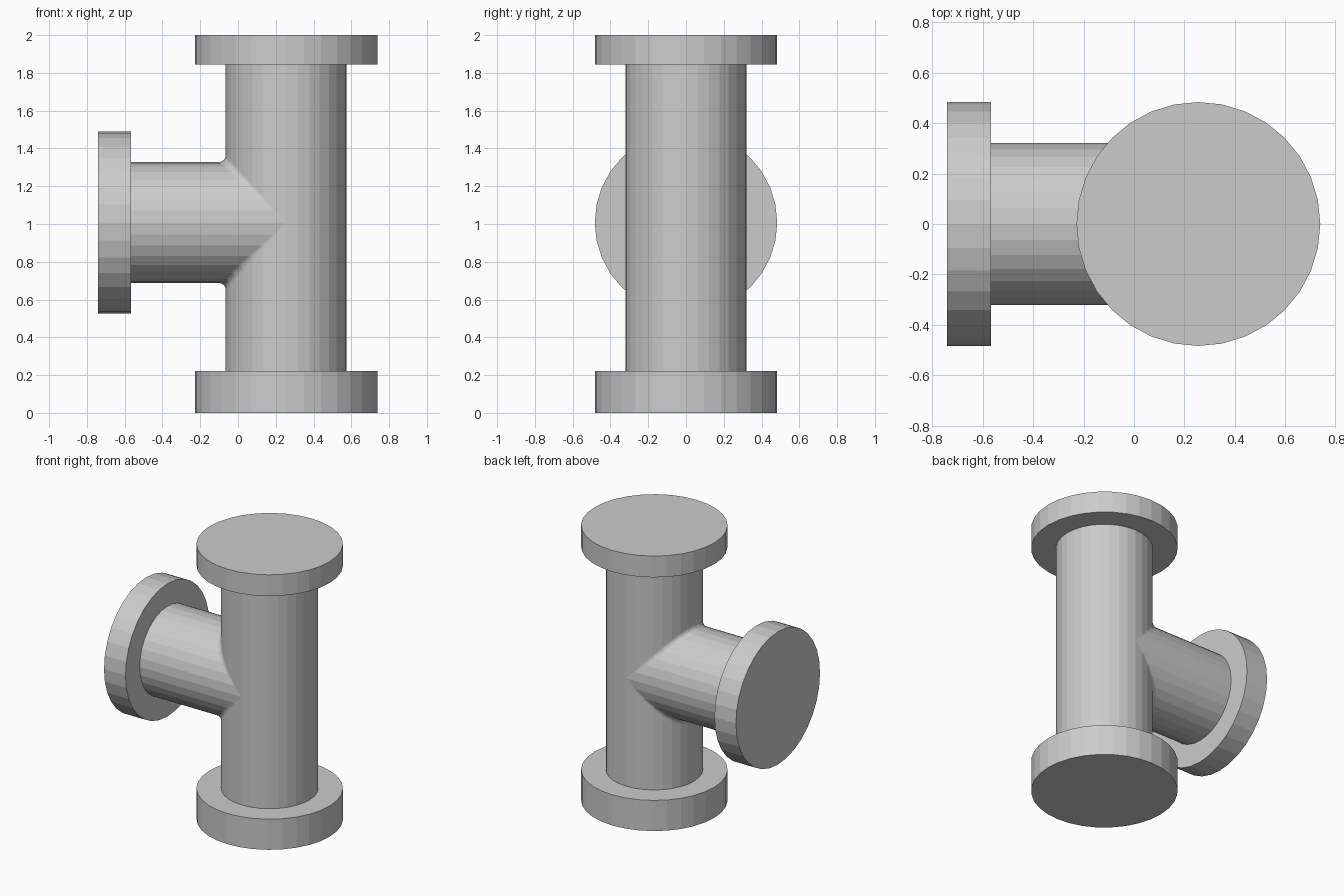
import bpy, bmesh
from math import sin, cos, pi
from mathutils import Matrix, Vector

if "Cube" in bpy.data.objects:
    bpy.data.objects.remove(bpy.data.objects["Cube"])

CX, CZ = 0.255, 1.008      # upright axis x, branch axis z
R, RF = 0.32, 0.483        # pipe and flange radii
N = 16                     # facets per half circle
FILLET = 0.036
X_END, Z_LOW, Z_TOP = -0.57, 0.22, 1.85


def grid_faces(bm, columns):
    """Skin a list of equally long point columns with quads."""
    rows = [[bm.verts.new(p) for p in col] for col in columns]
    for a, b in zip(rows, rows[1:]):
        for i in range(len(a) - 1):
            bm.faces.new((a[i], a[i + 1], b[i + 1], b[i]))


def junction_column(phi, side, z_end):
    """Path from the branch end, round the fillet, along the upright."""
    y, h = R * cos(phi), R * sin(phi)
    f = FILLET * sin(phi)
    pts = [(X_END, y, CZ + side * h)]
    for k in range(5):
        a = k / 4 * pi / 2
        pts.append((CX - h - f + f * sin(a), y, CZ + side * (h + f - f * cos(a))))
    pts.append((CX - h, y, z_end))
    return pts


def finish(bm, name):
    bmesh.ops.remove_doubles(bm, verts=bm.verts[:], dist=1e-5)
    bmesh.ops.recalc_face_normals(bm, faces=bm.faces[:])
    mesh = bpy.data.meshes.new(name)
    bm.to_mesh(mesh)
    bm.free()
    bpy.context.collection.objects.link(bpy.data.objects.new(name, mesh))


def flange(name, start, end):
    """Solid disc between two points on a pipe axis."""
    start, end = Vector(start), Vector(end)
    axis = end - start
    rot = axis.to_track_quat('Z', 'Y').to_matrix().to_4x4()
    bm = bmesh.new()
    bmesh.ops.create_cone(bm, cap_ends=True, segments=2 * N, radius1=RF, radius2=RF,
                          depth=axis.length,
                          matrix=Matrix.Translation((start + end) / 2) @ rot)
    finish(bm, name)


# Tee pipe: upper and lower junction halves, then the plain back half
angles = [pi * j / N for j in range(N + 1)]
bm = bmesh.new()
grid_faces(bm, [junction_column(p, 1, Z_TOP) for p in angles])
grid_faces(bm, [junction_column(p, -1, Z_LOW) for p in angles])
grid_faces(bm, [[(CX + R * sin(p), R * cos(p), z) for z in (Z_LOW, CZ, Z_TOP)]
                for p in angles])
finish(bm, "tee_pipe")

# End flanges
flange("bottom_flange", (CX, 0, 0), (CX, 0, 0.223))
flange("top_flange", (CX, 0, 1.845), (CX, 0, 2))
flange("branch_flange", (-0.74, 0, CZ), (-0.567, 0, CZ))
